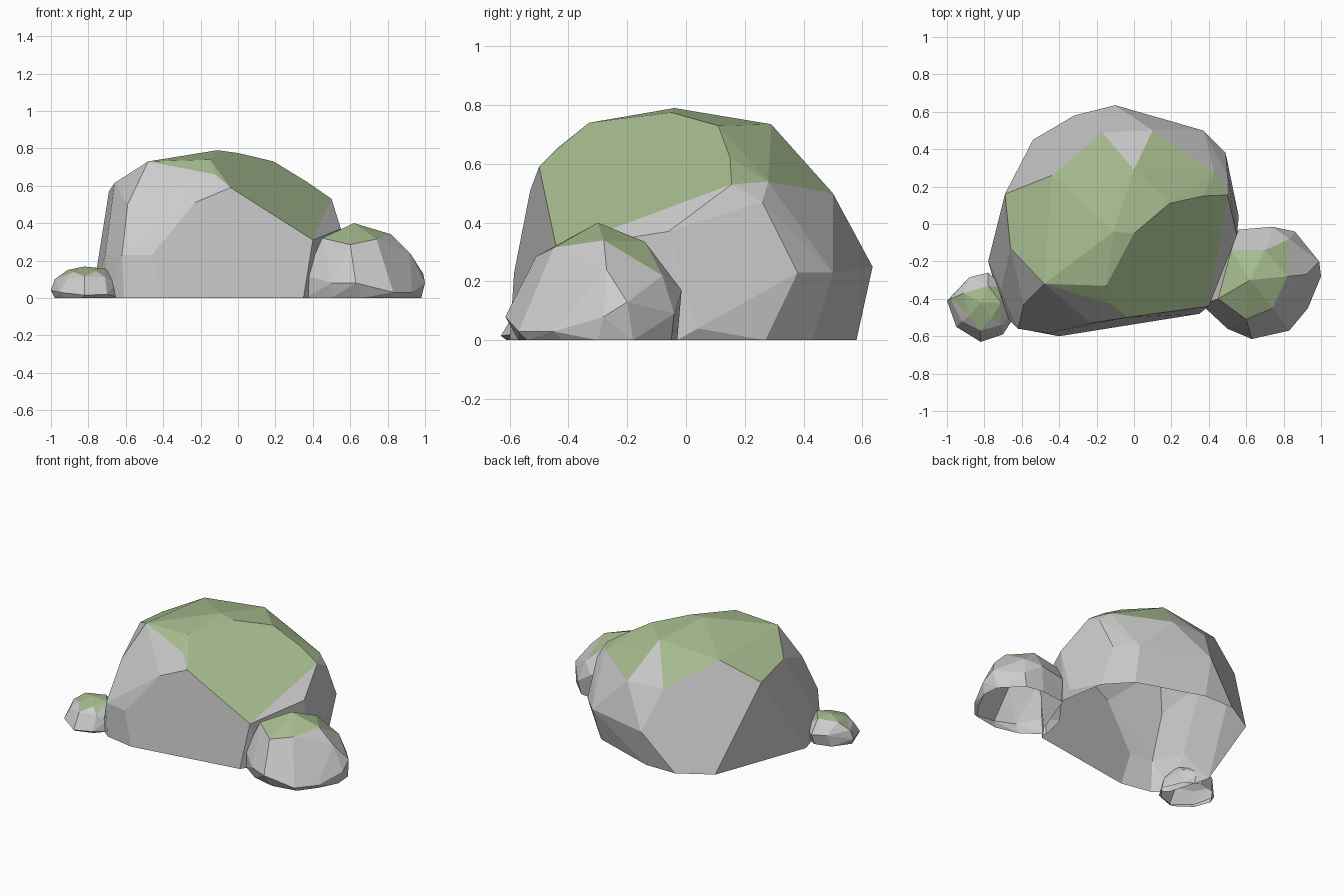
import bpy, bmesh, math

moss = bpy.data.materials.new("moss")
moss.diffuse_color = (0.38, 0.50, 0.27, 1)
stone = bpy.data.materials.new("stone")
stone.diffuse_color = (0.75, 0.75, 0.75, 1)


def rock(name, base, points, moss_level):
    """Chiselled boulder: hull over a ground outline and corner points, open below."""
    bm = bmesh.new()
    for p in [(x, y, 0) for x, y in base] + points:
        bm.verts.new(p)
    bmesh.ops.convex_hull(bm, input=bm.verts[:])
    loose = [v for v in bm.verts if not v.link_faces]
    bmesh.ops.delete(bm, geom=loose, context='VERTS')
    bmesh.ops.recalc_face_normals(bm, faces=bm.faces[:])
    # open underside
    under = [f for f in bm.faces if max(v.co.z for v in f.verts) < 0.001]
    bmesh.ops.delete(bm, geom=under, context='FACES')
    # merge nearly flat triangles into broad facets
    bmesh.ops.dissolve_limit(bm, angle_limit=math.radians(5),
                             verts=bm.verts[:], edges=bm.edges[:])
    # moss on the upward facets
    bm.normal_update()
    for f in bm.faces:
        mossy = f.normal.z > 0.7 and f.calc_center_median().z > moss_level
        f.material_index = 1 if mossy else 0
    me = bpy.data.meshes.new(name)
    bm.to_mesh(me)
    bm.free()
    me.materials.append(stone)
    me.materials.append(moss)
    ob = bpy.data.objects.new(name, me)
    bpy.context.collection.objects.link(ob)
    return ob


# large boulder
rock("large_boulder",
     [(-0.78, -0.20), (-0.70, -0.48), (-0.61, -0.56), (-0.40, -0.60), (0.35, -0.48),
      (0.42, -0.38), (0.55, -0.03), (0.50, 0.27), (0.35, 0.43), (-0.10, 0.58),
      (-0.32, 0.58), (-0.54, 0.45)],
     [(-0.71, -0.36, 0.23), (-0.62, -0.56, 0.23), (-0.46, -0.585, 0.23),
      (0.56, 0.04, 0.04), (0.49, 0.38, 0.23), (0.37, 0.50, 0.23),
      (-0.10, 0.635, 0.25),
      (0.40, -0.44, 0.31), (-0.04, -0.50, 0.59), (-0.23, -0.53, 0.51),
      (-0.12, -0.43, 0.66), (-0.59, -0.43, 0.50),
      (0.55, -0.06, 0.37), (0.50, 0.155, 0.53), (0.50, 0.26, 0.47),
      (0.37, 0.15, 0.62), (0.19, 0.11, 0.73), (0.0, -0.05, 0.775),
      (-0.15, -0.33, 0.74), (-0.11, -0.04, 0.79), (0.0, 0.29, 0.735),
      (0.43, 0.28, 0.54), (0.10, 0.50, 0.50), (-0.17, 0.49, 0.51),
      (-0.44, 0.26, 0.695), (-0.69, 0.16, 0.57), (-0.66, -0.13, 0.615),
      (-0.48, -0.32, 0.73)],
     0.4)

# medium rock on the right
rock("medium_rock",
     [(0.36, -0.43), (0.50, -0.53), (0.66, -0.57), (0.83, -0.54), (0.92, -0.42),
      (0.98, -0.30), (0.97, -0.18), (0.84, -0.05), (0.72, -0.03), (0.55, -0.05),
      (0.40, -0.25)],
     [(0.63, -0.615, 0.08), (0.50, -0.56, 0.08), (0.83, -0.57, 0.03),
      (0.93, -0.45, 0.03), (1.0, -0.28, 0.08), (0.99, -0.20, 0.13),
      (0.86, -0.04, 0.09), (0.74, -0.015, 0.17), (0.56, -0.03, 0.15),
      (0.36, -0.43, 0.12), (0.92, -0.27, 0.24), (0.83, -0.08, 0.22),
      (0.60, -0.51, 0.285), (0.74, -0.45, 0.315), (0.82, -0.28, 0.34),
      (0.62, -0.30, 0.40), (0.70, -0.14, 0.335), (0.52, -0.14, 0.30),
      (0.45, -0.40, 0.32)],
     0.29)

# small rock on the left
rock("small_rock",
     [(-0.98, -0.42), (-0.94, -0.53), (-0.83, -0.61), (-0.71, -0.57), (-0.63, -0.48),
      (-0.69, -0.34), (-0.79, -0.28), (-0.90, -0.31)],
     [(-1.0, -0.41, 0.04), (-0.98, -0.40, 0.10), (-0.95, -0.55, 0.03),
      (-0.82, -0.63, 0.015), (-0.70, -0.59, 0.02), (-0.92, -0.52, 0.10),
      (-0.82, -0.57, 0.115), (-0.71, -0.54, 0.11), (-0.65, -0.48, 0.08),
      (-0.91, -0.37, 0.15), (-0.88, -0.49, 0.14), (-0.76, -0.50, 0.145),
      (-0.82, -0.42, 0.168), (-0.71, -0.42, 0.157), (-0.78, -0.33, 0.155),
      (-0.78, -0.26, 0.07), (-0.88, -0.285, 0.08), (-0.69, -0.34, 0.09)],
     0.13)
